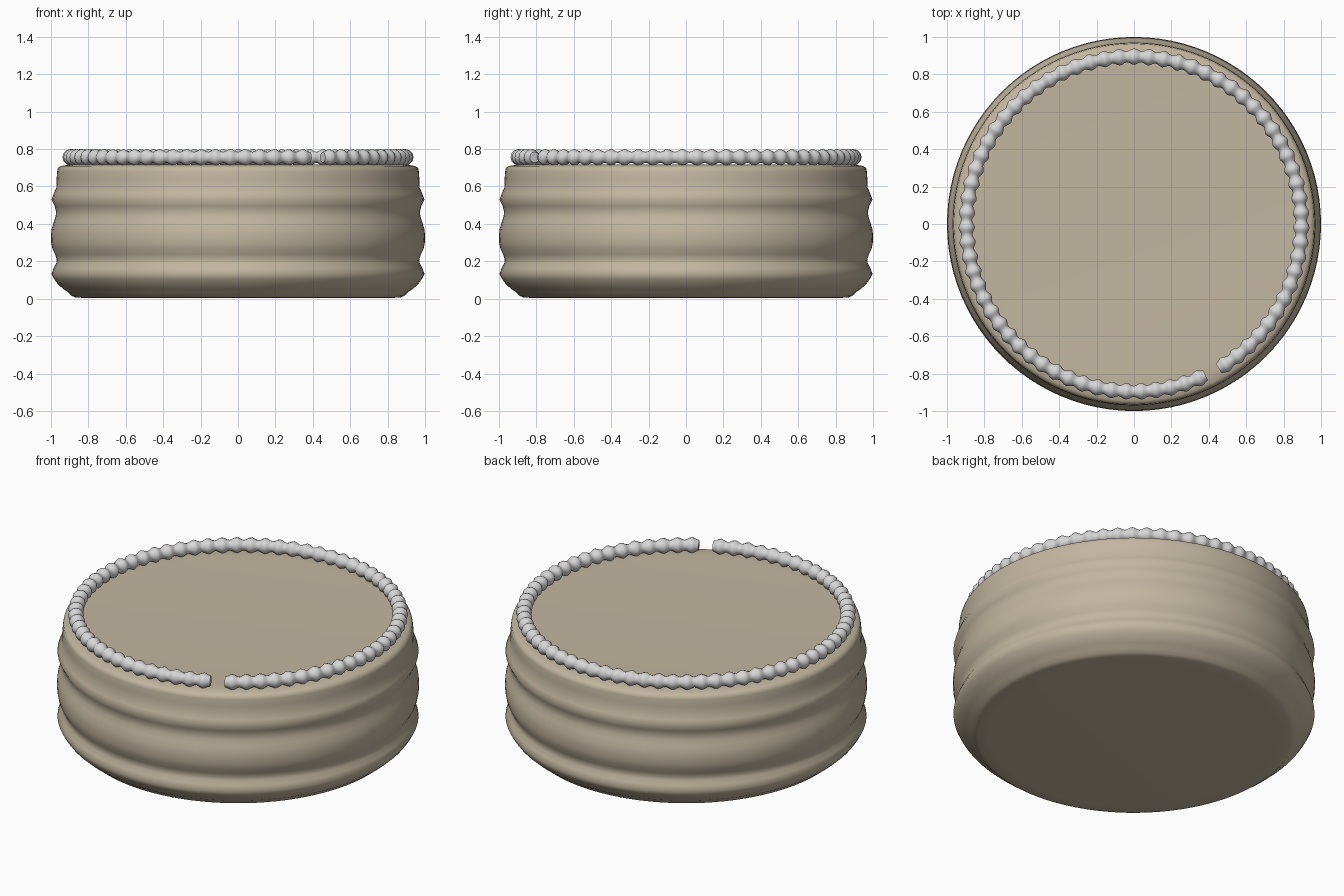
import bpy, bmesh, math

if "Cube" in bpy.data.objects:
    bpy.data.objects.remove(bpy.data.objects["Cube"])


def material(name, rgb):
    m = bpy.data.materials.new(name)
    m.diffuse_color = (*rgb, 1)
    m.use_nodes = True
    m.node_tree.nodes["Principled BSDF"].inputs["Base Color"].default_value = m.diffuse_color
    return m


def finish(bm, name, mat, angle):
    bmesh.ops.recalc_face_normals(bm, faces=bm.faces)
    me = bpy.data.meshes.new(name)
    bm.to_mesh(me)
    bm.free()
    ob = bpy.data.objects.new(name, me)
    bpy.context.collection.objects.link(ob)
    me.materials.append(mat)
    bpy.ops.object.select_all(action='DESELECT')
    bpy.context.view_layer.objects.active = ob
    ob.select_set(True)
    bpy.ops.object.shade_smooth_by_angle(angle=math.radians(angle))
    return ob


def skin(bm, rings, closed_ends=True):
    # Join successive vertex rings with quads and cap both ends
    for a, b in zip(rings, rings[1:]):
        n = len(a)
        for i in range(n):
            j = (i + 1) % n
            bm.faces.new((a[i], a[j], b[j], b[i]))
    if closed_ends:
        bm.faces.new(rings[0])
        bm.faces.new(rings[-1])


beige = material("warm beige", (0.54, 0.47, 0.35))
silver = material("light grey", (0.68, 0.68, 0.68))

# Drum body with three soft bulges, turned from a profile (radius, height)
profile = [(0.80, 0.004), (0.865, 0.006), (0.888, 0.014), (0.905, 0.032),
           (0.935, 0.052), (0.965, 0.08), (0.983, 0.105), (0.997, 0.133),
           (0.985, 0.165), (0.972, 0.19), (0.969, 0.21), (0.977, 0.235),
           (0.992, 0.265), (0.999, 0.30), (1.0, 0.34), (0.996, 0.375),
           (0.985, 0.41), (0.975, 0.44), (0.973, 0.465), (0.98, 0.495),
           (0.997, 0.53), (0.985, 0.562), (0.971, 0.595), (0.97, 0.64),
           (0.967, 0.68), (0.963, 0.70), (0.945, 0.71), (0.90, 0.717),
           (0.84, 0.717), (0.78, 0.715)]
SEG = 96
bm = bmesh.new()
skin(bm, [[bm.verts.new((r * math.cos(t), r * math.sin(t), z))
           for t in (2 * math.pi * i / SEG for i in range(SEG))]
          for r, z in profile])
finish(bm, "drum_body", beige, 50)

# Beaded ring on the rim, open by one bead at the front right
BEADS, STEPS, SIDES = 70, 6, 12
start = math.radians(-59.6)
sweep = math.radians(354.9)
bm = bmesh.new()
rings = []
for k in range(BEADS * STEPS + 1):
    a = start + sweep * k / (BEADS * STEPS)
    wave = 0.5 - 0.5 * math.cos(2 * math.pi * k / STEPS)
    r = 0.029 + 0.015 * wave
    ring = []
    for s in range(SIDES):
        p = 2 * math.pi * s / SIDES
        d = 0.895 + r * math.cos(p)
        ring.append(bm.verts.new((d * math.cos(a), d * math.sin(a),
                                  0.756 + r * math.sin(p))))
    rings.append(ring)
skin(bm, rings)
finish(bm, "beaded_ring", silver, 50)
